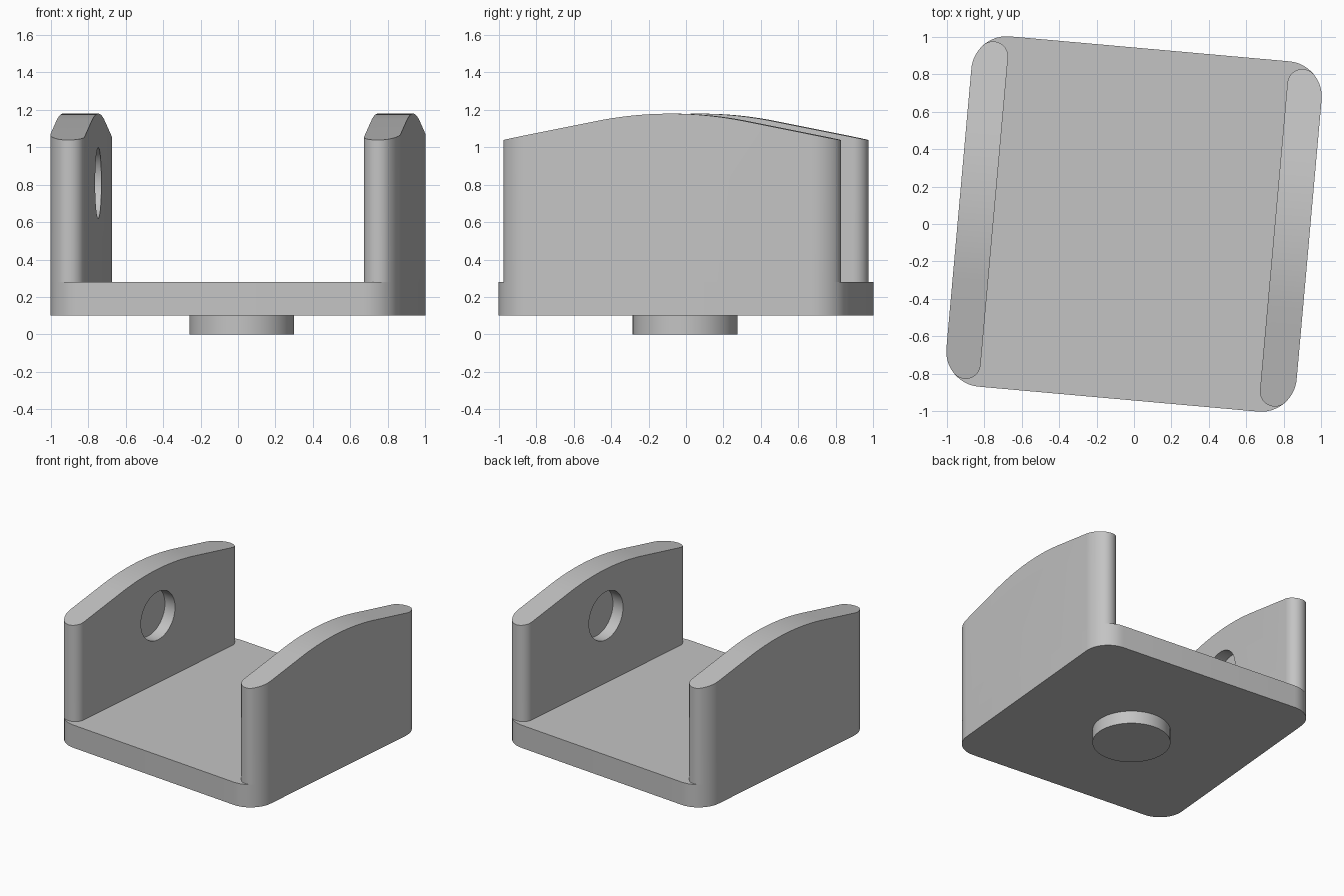
import bpy, bmesh
from math import sin, cos, pi, radians, atan2, sqrt
from mathutils import Vector

TURN = radians(-5.1)          # whole bracket is turned slightly about z
HALF, R, TIP = 0.94, 0.19, 0.08
INNER = HALF - R              # inner face of the walls, also corner arc centre
FLOOR, PLATE_TOP = 0.10, 0.28

cube = bpy.data.objects.get("Cube")
if cube:
    bpy.data.objects.remove(cube, do_unlink=True)

metal = bpy.data.materials.new("plain grey")
metal.use_nodes = True
grey = (0.55, 0.55, 0.55, 1)
metal.diffuse_color = grey
metal.node_tree.nodes["Principled BSDF"].inputs["Base Color"].default_value = grey


def arc(cx, cy, r, a0, a1, n):
    return [(cx + r * cos(a0 + (a1 - a0) * i / n),
             cy + r * sin(a0 + (a1 - a0) * i / n)) for i in range(n + 1)]


def prism(name, points, direction):
    """Extrude a closed 3D outline along a direction."""
    bm = bmesh.new()
    face = bm.faces.new([bm.verts.new(p) for p in points])
    top = bmesh.ops.extrude_face_region(bm, geom=[face])["geom"]
    bmesh.ops.translate(bm, vec=Vector(direction),
                        verts=[g for g in top if isinstance(g, bmesh.types.BMVert)])
    bmesh.ops.recalc_face_normals(bm, faces=bm.faces)
    mesh = bpy.data.meshes.new(name)
    bm.to_mesh(mesh)
    bm.free()
    mesh.materials.append(metal)
    obj = bpy.data.objects.new(name, mesh)
    bpy.context.collection.objects.link(obj)
    return obj


def activate(obj):
    bpy.ops.object.select_all(action='DESELECT')
    obj.select_set(True)
    bpy.context.view_layer.objects.active = obj


def boolean(obj, cutter, operation):
    mod = obj.modifiers.new(operation, 'BOOLEAN')
    mod.operation, mod.solver, mod.object = operation, 'EXACT', cutter
    activate(obj)
    bpy.ops.object.modifier_apply(modifier=mod.name)
    bpy.data.objects.remove(cutter, do_unlink=True)


# Base plate: square with rounded corners
outline = []
for k, (sx, sy) in enumerate([(1, 1), (-1, 1), (-1, -1), (1, -1)]):
    outline += arc(sx * INNER, sy * INNER, R, k * pi / 2, (k + 1) * pi / 2, 12)
plate = prism("base_plate", [(x, y, FLOOR) for x, y in outline],
              (0, 0, PLATE_TOP - FLOOR))
plate.rotation_euler.z = TURN

# Round boss under the plate
ring = arc(0.02, -0.005, 0.28, 0, 2 * pi, 64)[:-1]
boss = prism("bottom_boss", [(x, y, 0) for x, y in ring], (0, 0, FLOOR))

# Wall: outer corner arc blending into a tighter inner arc
rise = sqrt((R - TIP) ** 2 - TIP ** 2)
meet = atan2(rise, TIP)
half_end = (arc(INNER, INNER, R, 0, meet, 8)
            + arc(INNER + TIP, INNER + rise, TIP, meet, pi, 14)[1:])
footprint = half_end + [(x, -y) for x, y in reversed(half_end)]
wall = prism("left_wall", [(x, y, PLATE_TOP) for x, y in footprint], (0, 0, 1.2))

# Crowned top: straight slopes joined by a shallow curve
SLOPE, BLEND, PEAK = 0.2, 0.4, 1.18
crown = [(-1.1, 0.0)]
for i in range(-8, 9):
    y = BLEND * i / 8
    crown.append((y, PEAK - SLOPE * y * y / (2 * BLEND)))
end_z = PEAK - SLOPE * (1.1 - BLEND / 2)
crown = [crown[0], (-1.1, end_z)] + crown[1:] + [(1.1, end_z), (1.1, 0.0)]
boolean(wall, prism("crown_cutter", [(0.5, y, z) for y, z in crown], (0.7, 0, 0)),
        'INTERSECT')

# Blind round socket in the inner face
socket = arc(0, 0.81, 0.19, 0, 2 * pi, 48)[:-1]
boolean(wall, prism("socket_cutter", [(INNER - 0.1, y, z) for y, z in socket],
                    (0.195, 0, 0)), 'DIFFERENCE')
wall.rotation_euler.z = TURN

# Opposite wall is the same part turned half way round
other = wall.copy()
other.data = wall.data.copy()
other.name = "right_wall"
other.rotation_euler.z = TURN + pi
bpy.context.collection.objects.link(other)

for obj in (plate, boss, wall, other):
    activate(obj)
    bpy.ops.object.shade_smooth_by_angle(angle=radians(30))
